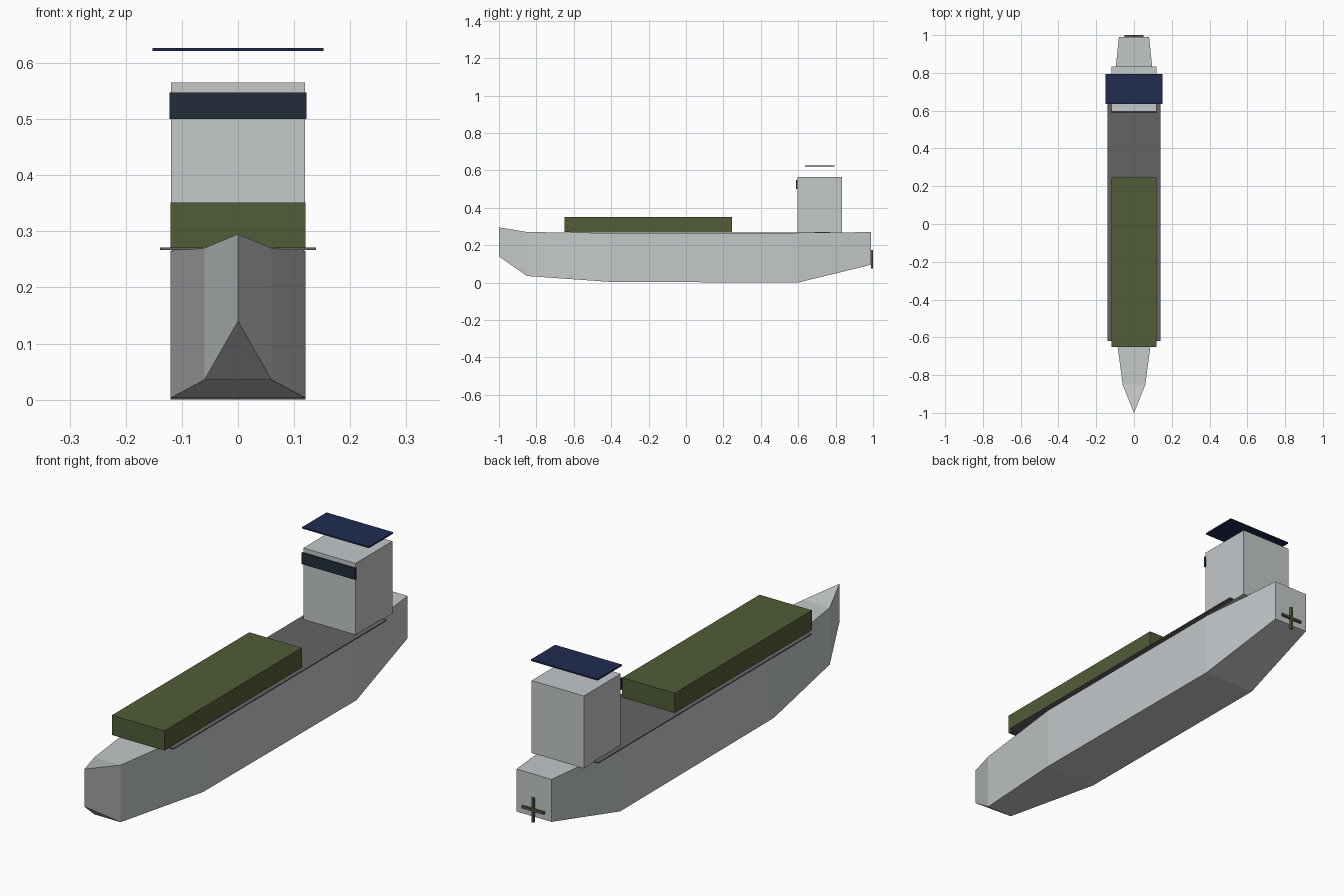
import bpy
import bmesh

cube = bpy.data.objects.get("Cube")
if cube:
    bpy.data.objects.remove(cube, do_unlink=True)


def material(name, r, g, b):
    mat = bpy.data.materials.new(name)
    mat.use_nodes = True
    mat.diffuse_color = (r, g, b, 1)
    bsdf = mat.node_tree.nodes["Principled BSDF"]
    bsdf.inputs["Base Color"].default_value = (r, g, b, 1)
    bsdf.inputs["Roughness"].default_value = 0.7
    return mat


pale_grey = material("pale grey", 0.55, 0.58, 0.59)
deck_grey = material("deck grey", 0.127, 0.127, 0.127)
olive = material("olive green", 0.084, 0.107, 0.04)
navy = material("navy blue", 0.0144, 0.0242, 0.078)
glass = material("dark glass", 0.016, 0.027, 0.042)


def finish(name, bm, mat):
    bmesh.ops.recalc_face_normals(bm, faces=bm.faces)
    mesh = bpy.data.meshes.new(name)
    bm.to_mesh(mesh)
    bm.free()
    mesh.materials.append(mat)
    obj = bpy.data.objects.new(name, mesh)
    bpy.context.collection.objects.link(obj)
    return obj


def box(name, half_x, ys, zs, mat):
    """Box centred on x, between the given y and z limits."""
    bm = bmesh.new()
    bmesh.ops.create_cube(bm, size=1)
    for v in bm.verts:
        v.co = (half_x if v.co.x > 0 else -half_x,
                ys[v.co.y > 0], zs[v.co.z > 0])
    return finish(name, bm, mat)


# Hull: a sharp stem followed by rectangular sections (y, half width, keel, top)
sections = [
    (-0.85, 0.06, 0.035, 0.27),
    (-0.40, 0.12, 0.003, 0.265),
    (0.60, 0.12, 0.0, 0.265),
    (0.99, 0.08, 0.095, 0.27),
]
bm = bmesh.new()
stem_low = bm.verts.new((0, -1, 0.14))
stem_top = bm.verts.new((0, -1, 0.295))
rings = [[bm.verts.new(p) for p in
          ((-w, y, low), (w, y, low), (w, y, top), (-w, y, top))]
         for y, w, low, top in sections]
a, b, c, d = rings[0]
for face in ((stem_low, a, b), (stem_low, b, c, stem_top),
             (stem_top, c, d), (stem_low, stem_top, d, a)):
    bm.faces.new(face)
for front, back in zip(rings, rings[1:]):
    for i in range(4):
        j = (i + 1) % 4
        bm.faces.new((front[i], front[j], back[j], back[i]))
bm.faces.new(rings[-1])
finish("hull", bm, pale_grey)

# Deck and cargo
box("deck", 0.139, (-0.62, 0.77), (0.267, 0.271), deck_grey)
box("cargo_block", 0.12, (-0.65, 0.245), (0.27, 0.351), olive)

# Bridge tower with its window band and raised roof
box("bridge_tower", 0.119, (0.595, 0.835), (0.266, 0.565), pale_grey)
box("bridge_window", 0.122, (0.589, 0.597), (0.5, 0.547), glass)
box("bridge_roof", 0.152, (0.635, 0.793), (0.621, 0.627), navy)

# Propeller blades on the stern
box("propeller_blade_across", 0.05, (0.99, 1.0), (0.12, 0.13), olive)
box("propeller_blade_upright", 0.005, (0.99, 1.0), (0.075, 0.175), olive)
